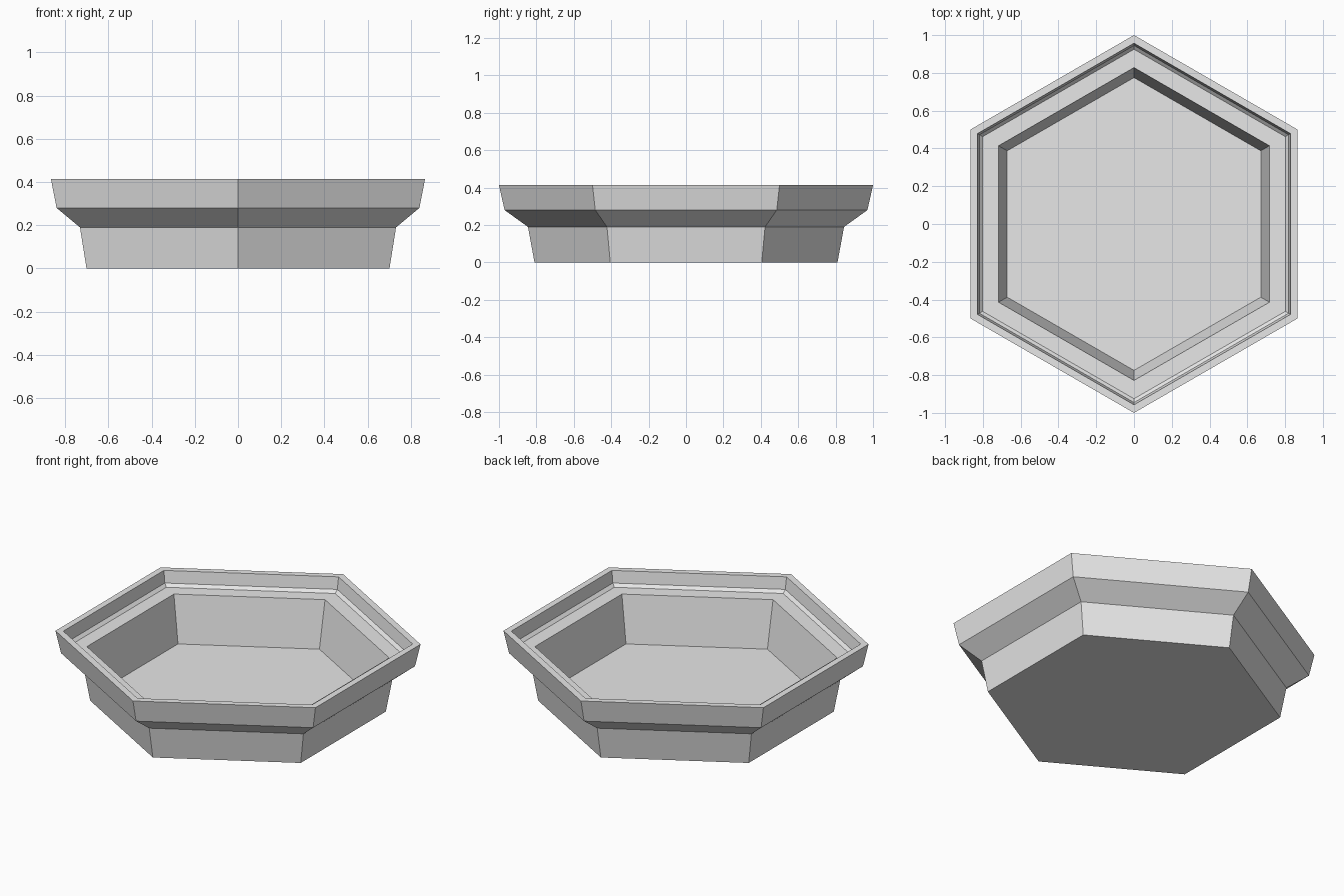
import bpy
import bmesh
from math import cos, sin, pi

SIDES = 6

# Remove the default cube
cube = bpy.data.objects.get("Cube")
if cube:
    bpy.data.objects.remove(cube, do_unlink=True)

# Single plain material
grey = bpy.data.materials.new("light_grey")
grey.use_nodes = True
colour = (0.8, 0.8, 0.8, 1.0)
grey.diffuse_color = colour
grey.node_tree.nodes["Principled BSDF"].inputs["Base Color"].default_value = colour


def hex_lathe(name, profile, material):
    """Sweep a (corner radius, height) profile round z and cap both ends."""
    bm = bmesh.new()
    rings = []
    for radius, z in profile:
        ring = []
        for i in range(SIDES):
            a = pi / 2 + 2 * pi * i / SIDES
            ring.append(bm.verts.new((radius * cos(a), radius * sin(a), z)))
        rings.append(ring)
    for low, high in zip(rings, rings[1:]):
        for i in range(SIDES):
            j = (i + 1) % SIDES
            bm.faces.new((low[i], low[j], high[j], high[i]))
    bm.faces.new(rings[0][::-1])
    bm.faces.new(rings[-1])
    bmesh.ops.recalc_face_normals(bm, faces=bm.faces)
    mesh = bpy.data.meshes.new(name)
    bm.to_mesh(mesh)
    bm.free()
    mesh.materials.append(material)
    obj = bpy.data.objects.new(name, mesh)
    bpy.context.collection.objects.link(obj)
    return obj


# Outside: tapered foot, flared shoulder, upright collar
outside = [(0.81, 0), (0.845, 0.19), (0.97, 0.28), (1.0, 0.413)]
# Inside: collar wall, small chamfer, flat ledge, tapered well and floor
inside = [(0.957, 0.413), (0.945, 0.342), (0.925, 0.325),
          (0.828, 0.325), (0.775, 0.047)]
hex_lathe("hexagonal_dish", outside + inside, grey)
